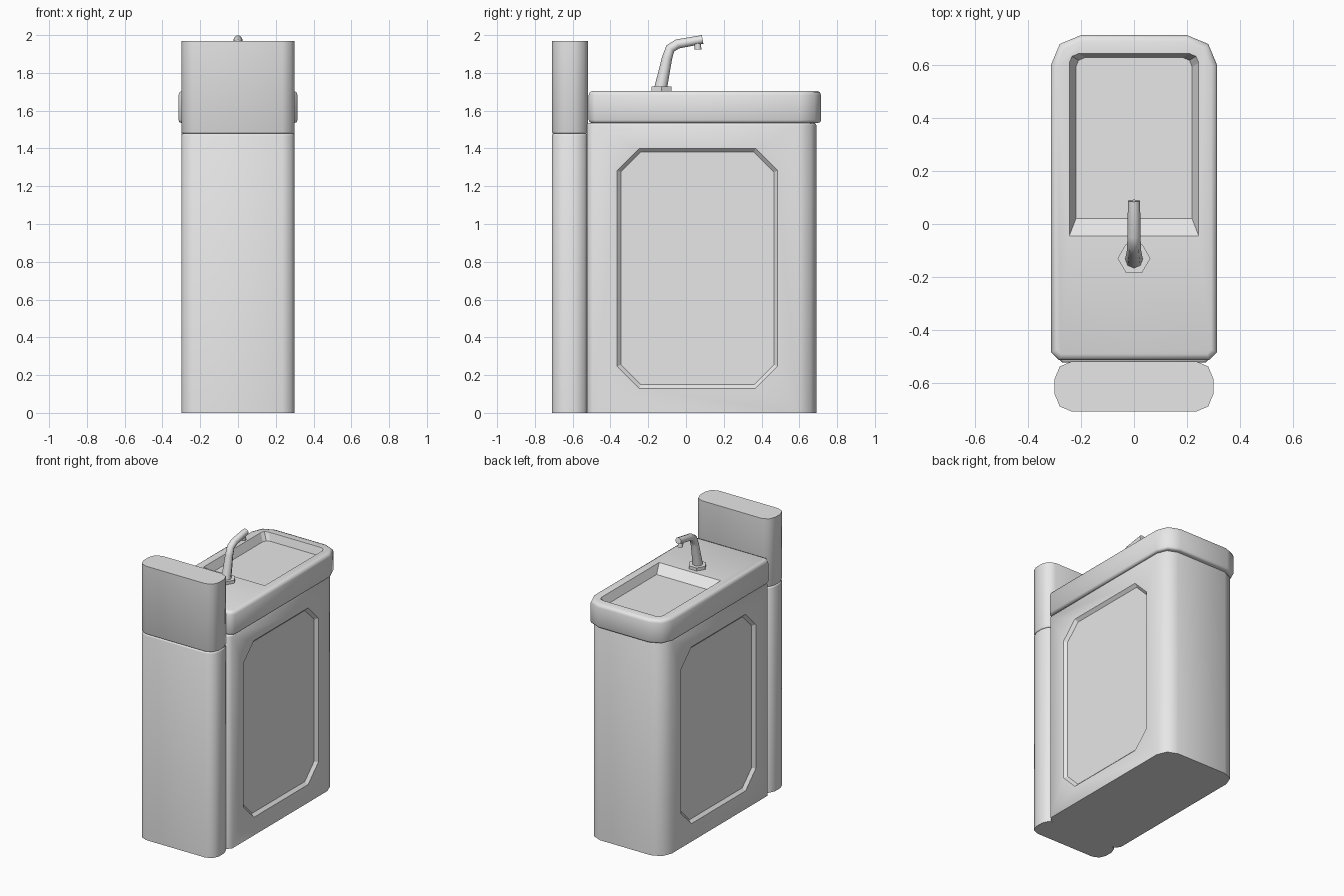
import bpy, bmesh, math
from mathutils import Vector

if "Cube" in bpy.data.objects:
    bpy.data.objects.remove(bpy.data.objects["Cube"])

GREY = (0.8, 0.8, 0.8, 1)
mat = bpy.data.materials.new("light_grey")
mat.use_nodes = True
mat.diffuse_color = GREY
mat.node_tree.nodes["Principled BSDF"].inputs["Base Color"].default_value = GREY


def outline(hx, y0, y1, r_front, r_back, seg_front=2, seg_back=2):
    """Counter-clockwise plan of a box with rounded corners."""
    pts = []
    corners = [(1, y1, -1, r_back, seg_back, 0), (-1, y1, -1, r_back, seg_back, 1),
               (-1, y0, 1, r_front, seg_front, 2), (1, y0, 1, r_front, seg_front, 3)]
    for sx, y, sy, r, seg, quarter in corners:
        if r == 0:
            pts.append((sx * hx, y))
            continue
        for i in range(seg + 1):
            a = (quarter + i / seg) * math.pi / 2
            pts.append((sx * (hx - r) + r * math.cos(a), y + sy * r + r * math.sin(a)))
    return pts


def loft(name, rings):
    """Closed solid through rings of 3D points with equal counts."""
    bm = bmesh.new()
    rows = [[bm.verts.new(p) for p in ring] for ring in rings]
    n = len(rows[0])
    bm.faces.new(rows[0])
    bm.faces.new(rows[-1])
    for a, b in zip(rows, rows[1:]):
        for i in range(n):
            j = (i + 1) % n
            bm.faces.new((a[i], a[j], b[j], b[i]))
    bmesh.ops.recalc_face_normals(bm, faces=bm.faces)
    me = bpy.data.meshes.new(name)
    bm.to_mesh(me)
    bm.free()
    me.materials.append(mat)
    ob = bpy.data.objects.new(name, me)
    bpy.context.collection.objects.link(ob)
    return ob


def activate(ob):
    bpy.ops.object.select_all(action='DESELECT')
    ob.select_set(True)
    bpy.context.view_layer.objects.active = ob


def smooth(ob, angle=48):
    activate(ob)
    bpy.ops.object.shade_smooth_by_angle(angle=math.radians(angle))


def slab(name, plan, z0, z1, bottom=0, top=0, seg=2):
    """Upright prism with optional rounded bottom and top rims."""
    ob = loft(name, [[(x, y, z) for x, y in plan] for z in (z0, z1)])
    bm = bmesh.new()
    bm.from_mesh(ob.data)
    for z, w in ((z0, bottom), (z1, top)):
        rim = [e for e in bm.edges if all(abs(v.co.z - z) < 1e-4 for v in e.verts)]
        if w:
            bmesh.ops.bevel(bm, geom=rim, offset=w, segments=seg, profile=0.5, affect='EDGES')
    bm.to_mesh(ob.data)
    bm.free()
    smooth(ob)
    return ob


def cut(ob, cutter):
    activate(ob)
    m = ob.modifiers.new("cut", 'BOOLEAN')
    m.operation, m.solver, m.object = 'DIFFERENCE', 'EXACT', cutter
    bpy.ops.object.modifier_apply(modifier=m.name)
    bpy.data.objects.remove(cutter)


# Front column: lower and upper blocks with a fine groove between them
plan = outline(0.30, -0.71, -0.52, 0.065, 0.065)
slab("column_lower", plan, 0, 1.478, top=0.01)
slab("column_upper", plan, 1.478, 1.97, bottom=0.01)

# Cabinet body
body = slab("cabinet_body", outline(0.30, -0.525, 0.69, 0.03, 0.1, 1), 0, 1.535, top=0.012)


def octagon(x, grow):
    y0, y1, z0, z1, c = -0.345 - grow, 0.465 + grow, 0.15 - grow, 1.38 + grow, 0.105 + grow * 0.6
    return [(x, y0 + c, z0), (x, y1 - c, z0), (x, y1, z0 + c), (x, y1, z1 - c),
            (x, y1 - c, z1), (x, y0 + c, z1), (x, y0, z1 - c), (x, y0, z0 + c)]


# Sunken eight-sided panel on each side
for s in (1, -1):
    cut(body, loft("panel_cutter", [octagon(s * 0.28, 0), octagon(s * 0.32, 0.04)]))

# Worktop with a shallow basin
top = slab("worktop", outline(0.315, -0.515, 0.715, 0.03, 0.115, 1), 1.535, 1.705,
           bottom=0.015, top=0.022)


def basin(hx, y0, y1, z):
    return [(x, y, z) for x, y in outline(hx, y0, y1, 0, 0.035)]


cut(top, loft("basin_cutter", [basin(0.22, 0.02, 0.63, 1.65), basin(0.245, -0.045, 0.645, 1.705),
                               basin(0.245, -0.045, 0.645, 1.75)]))


# Tap
def disc(c, r, sides):
    return [(c[0] + r * math.cos(2 * math.pi * i / sides),
             c[1] + r * math.sin(2 * math.pi * i / sides), c[2]) for i in range(sides)]


loft("tap_base", [disc((0, -0.13, z), 0.062, 6) for z in (1.70, 1.727)])

path = [(-0.135, 1.715, 0.034), (-0.1, 1.88, 0.027), (-0.083, 1.93, 0.026),
        (-0.045, 1.953, 0.025), (0.088, 1.977, 0.023)]
cu = bpy.data.curves.new("tap_spout", 'CURVE')
cu.dimensions = '3D'
cu.bevel_depth = 1
cu.bevel_resolution = 2
cu.use_fill_caps = True
sp = cu.splines.new('POLY')
sp.points.add(len(path) - 1)
for p, (y, z, r) in zip(sp.points, path):
    p.co = (0, y, z, 1)
    p.radius = r
cu.materials.append(mat)
spout = bpy.data.objects.new("tap_spout", cu)
bpy.context.collection.objects.link(spout)
activate(spout)
bpy.ops.object.convert(target='MESH')
smooth(bpy.context.object)

nozzle = loft("tap_nozzle", [disc((0, 0.064, 1.925), 0.018, 8), disc((0, 0.058, 1.97), 0.018, 8)])
smooth(nozzle)
bpy.ops.object.select_all(action='DESELECT')
